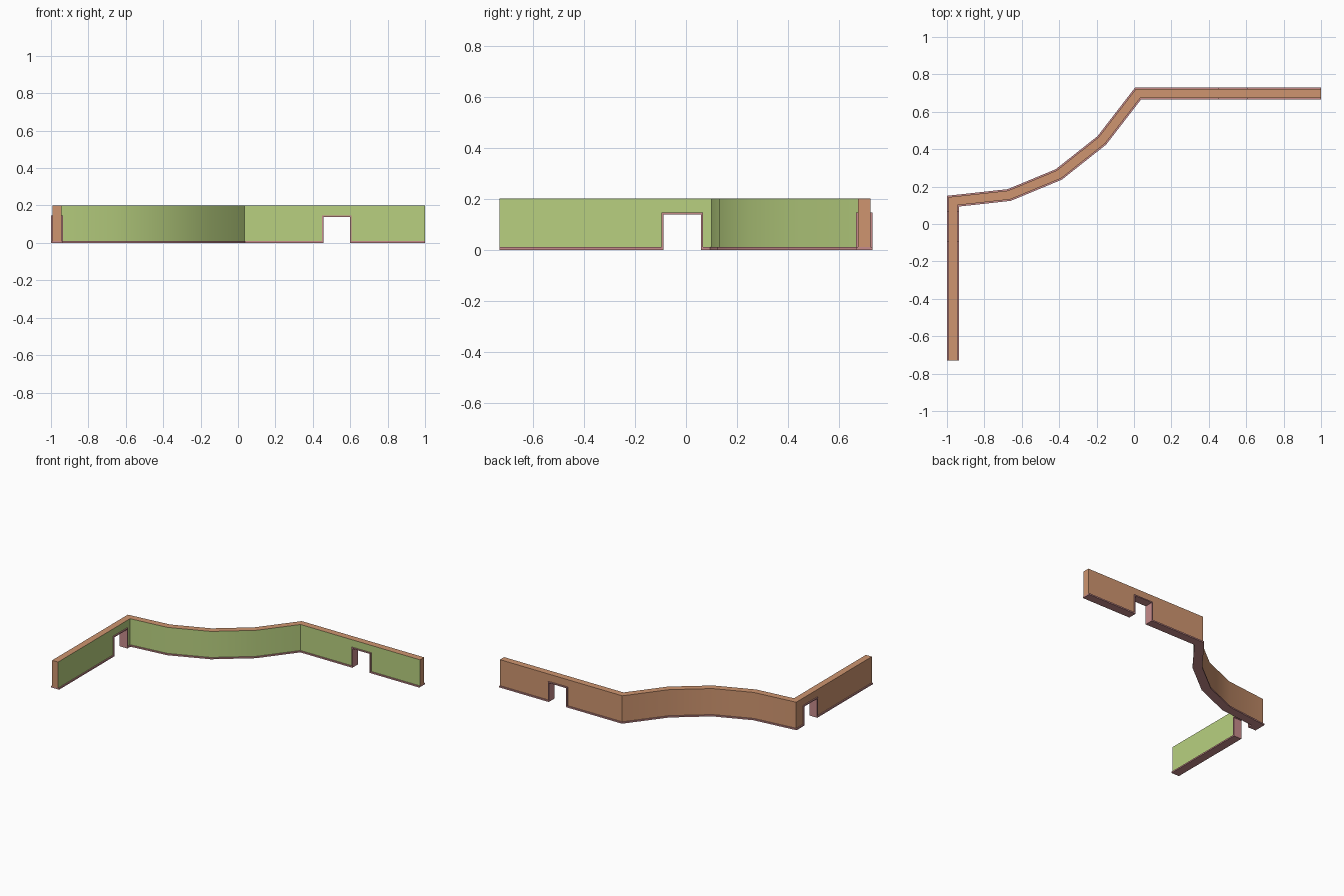
import bpy
import bmesh
from mathutils import Vector

cube = bpy.data.objects.get("Cube")
if cube:
    bpy.data.objects.remove(cube)


def material(name, color):
    mat = bpy.data.materials.new(name)
    mat.use_nodes = True
    mat.diffuse_color = (*color, 1)
    mat.node_tree.nodes["Principled BSDF"].inputs["Base Color"].default_value = (*color, 1)
    return mat


GREEN = material("green plaster", (0.48, 0.63, 0.215))
ORANGE = material("terracotta plaster", (0.62, 0.30, 0.16))
PINK = material("pink trim", (0.57, 0.26, 0.26))

HEIGHT, BASE_TOP = 0.2, 0.01
WALL_HALF, TRIM_HALF = 0.024, 0.032
DOOR_TOP, FRAME_WIDTH = 0.147, 0.008

# Centre line, from the front end of the left-hand wall round to the far end
LEFT_X, BACK_Y = -0.968, 0.698
start, end = (LEFT_X, -0.73), (1.0, BACK_Y)
bends = [(LEFT_X, 0.122), (-0.667, 0.155), (-0.402, 0.265), (-0.172, 0.447), (0.022, BACK_Y)]
side_door = [(LEFT_X, -0.096), (LEFT_X, 0.067)]
back_door = [(0.45, BACK_Y), (0.607, BACK_Y)]
runs = {
    "side_wall": [start, side_door[0]],
    "curved_wall": [side_door[1], *bends, back_door[0]],
    "back_wall": [back_door[1], end],
}


def offset_path(path, distance):
    """Offset a polyline to its right with mitred corners."""
    pts = [Vector(p) for p in path]
    normals = []
    for a, b in zip(pts, pts[1:]):
        d = (b - a).normalized()
        normals.append(Vector((d.y, -d.x)))
    result = []
    for i, p in enumerate(pts):
        n0, n1 = normals[max(i - 1, 0)], normals[min(i, len(normals) - 1)]
        result.append(p + (n0 + n1) * distance / (1 + n0.dot(n1)))
    return result


def sweep(name, path, half, z0, z1, inner, other):
    """Rectangular section along a path; the right-hand face gets its own colour."""
    mesh = bpy.data.meshes.new(name)
    bm = bmesh.new()
    rings = []
    for p, q in zip(offset_path(path, half), offset_path(path, -half)):
        corners = [(*p, z0), (*p, z1), (*q, z1), (*q, z0)]
        rings.append([bm.verts.new(c) for c in corners])
    for a, b in zip(rings, rings[1:]):
        for k in range(4):
            j = (k + 1) % 4
            face = bm.faces.new((a[k], b[k], b[j], a[j]))
            face.material_index = 1 if k == 0 else 0
    for ring in (rings[0], rings[-1]):
        bm.faces.new(ring)
    bmesh.ops.recalc_face_normals(bm, faces=bm.faces)
    bm.to_mesh(mesh)
    bm.free()
    mesh.materials.append(other)
    mesh.materials.append(inner)
    obj = bpy.data.objects.new(name, mesh)
    bpy.context.collection.objects.link(obj)
    bpy.ops.object.select_all(action="DESELECT")
    obj.select_set(True)
    bpy.context.view_layer.objects.active = obj
    bpy.ops.object.shade_smooth_by_angle(angle=0.5)
    return obj


# Walls and skirting boards
for name, path in runs.items():
    sweep(name, path, WALL_HALF, BASE_TOP, HEIGHT, GREEN, ORANGE)
    sweep(name + "_skirting", path, TRIM_HALF, 0, BASE_TOP, PINK, PINK)

# Doorways: wall above, two jambs and a header
for name, door in (("side_door", side_door), ("back_door", back_door)):
    a, b = Vector(door[0]), Vector(door[1])
    step = (b - a).normalized() * FRAME_WIDTH
    sweep(name + "_wall_above", door, WALL_HALF, DOOR_TOP, HEIGHT, GREEN, ORANGE)
    sweep(name + "_jamb_near", [a, a + step], TRIM_HALF, 0, DOOR_TOP, PINK, PINK)
    sweep(name + "_jamb_far", [b - step, b], TRIM_HALF, 0, DOOR_TOP, PINK, PINK)
    sweep(name + "_header", [a + step, b - step], TRIM_HALF,
          DOOR_TOP - FRAME_WIDTH, DOOR_TOP, PINK, PINK)
